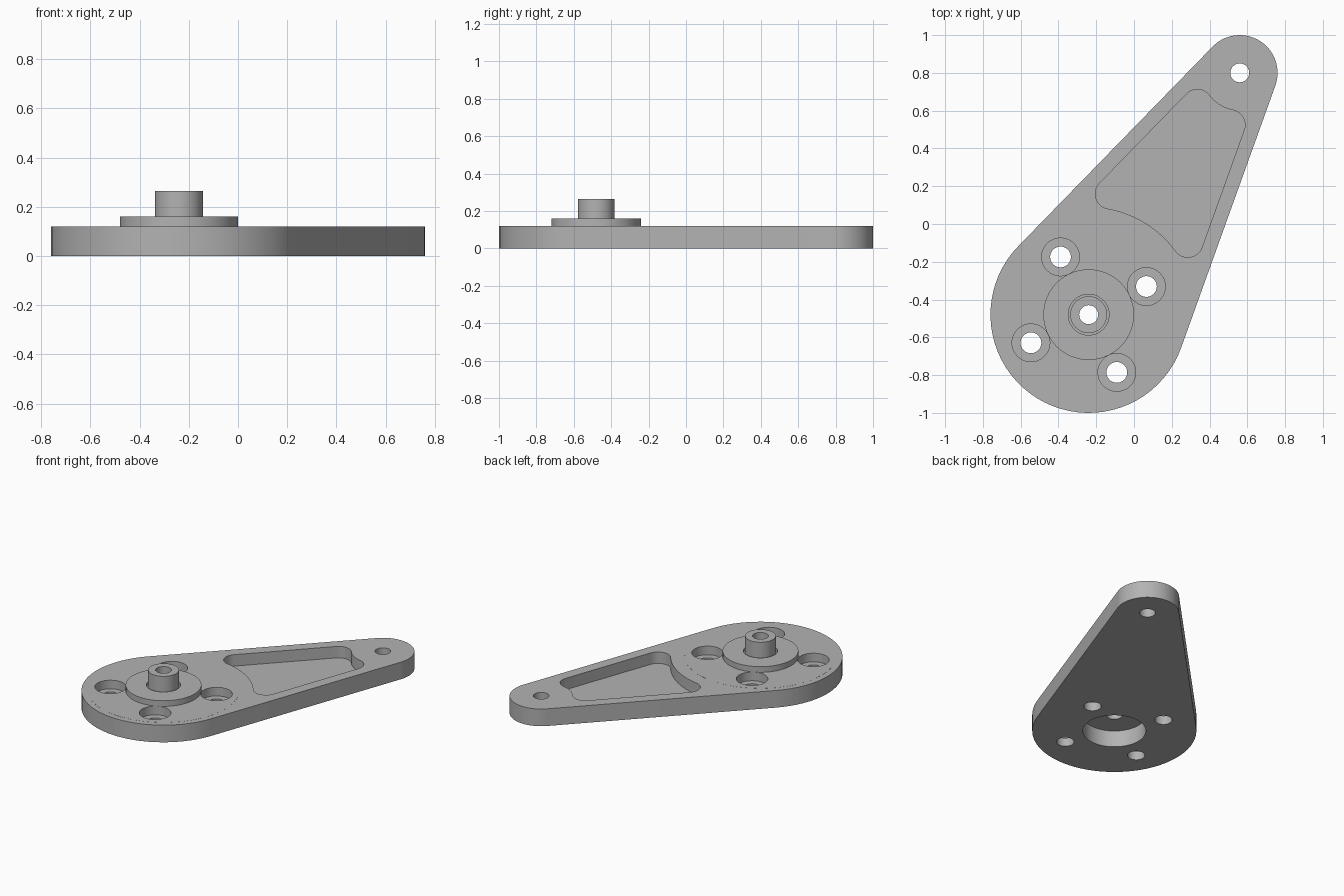
import bpy, bmesh, math
from mathutils import Vector

if "Cube" in bpy.data.objects:
    bpy.data.objects.remove(bpy.data.objects["Cube"])

BIG, SMALL = Vector((-0.24, -0.48)), Vector((0.56, 0.80))
R_BIG, R_SMALL, THICK = 0.52, 0.20, 0.12
axis = SMALL - BIG
DIST, HEAD = axis.length, math.atan2(axis.y, axis.x)
TILT = math.asin((R_BIG - R_SMALL) / DIST)   # slope of the tapered sides

metal = bpy.data.materials.new("plain grey")
metal.diffuse_color = (0.45, 0.45, 0.45, 1)
metal.use_nodes = True
metal.node_tree.nodes["Principled BSDF"].inputs["Base Color"].default_value = metal.diffuse_color


def arc(c, r, a0, a1, n):
    return [(c[0] + r * math.cos(a0 + (a1 - a0) * i / n),
             c[1] + r * math.sin(a0 + (a1 - a0) * i / n)) for i in range(n + 1)]


def finish(name, bm):
    bmesh.ops.recalc_face_normals(bm, faces=bm.faces)
    me = bpy.data.meshes.new(name)
    bm.to_mesh(me)
    bm.free()
    me.materials.append(metal)
    ob = bpy.data.objects.new(name, me)
    bpy.context.collection.objects.link(ob)
    return ob


def prism(name, pts, z0, z1):
    bm = bmesh.new()
    face = bm.faces.new([bm.verts.new((x, y, z0)) for x, y in pts])
    top = bmesh.ops.extrude_face_region(bm, geom=[face])["geom"]
    bmesh.ops.translate(bm, vec=(0, 0, z1 - z0),
                        verts=[v for v in top if isinstance(v, bmesh.types.BMVert)])
    return finish(name, bm)


def cylinder(name, c, r, z0, z1, n=48):
    return prism(name, arc(c, r, 0, 2 * math.pi, n)[:-1], z0, z1)


def lathe(name, c, profile, n=64):
    bm = bmesh.new()
    rings = [[bm.verts.new((x, y, z)) for x, y in arc(c, r, 0, 2 * math.pi, n)[:-1]]
             for r, z in profile]
    for k, a in enumerate(rings):
        b = rings[(k + 1) % len(rings)]
        for i in range(n):
            j = (i + 1) % n
            bm.faces.new((a[i], a[j], b[j], b[i]))
    return finish(name, bm)


def combine(target, other, op):
    bpy.context.view_layer.objects.active = target
    mod = target.modifiers.new(op, "BOOLEAN")
    mod.operation, mod.object, mod.solver = op, other, "EXACT"
    bpy.ops.object.modifier_apply(modifier=mod.name)
    bpy.data.objects.remove(other)


# Tapered plate: two end arcs joined by tangent sides
side = math.pi / 2 - TILT
outline = arc(SMALL, R_SMALL, HEAD - side, HEAD + side, 28)
outline += arc(BIG, R_BIG, HEAD + side, HEAD + 2 * math.pi - side, 40)
lever = prism("lever_plate", outline, 0, THICK)

# Round recess under the hub
combine(lever, cylinder("recess", BIG, 0.20, -0.1, 0.2, 64), "DIFFERENCE")

# Hub: thin round face, flange, relief groove and hollow shaft
hub = lathe("hub", BIG, [
    (0.05, 0.115), (0.48, 0.115), (0.48, 0.1205), (0.24, 0.1205), (0.24, 0.16),
    (0.108, 0.16), (0.108, 0.14), (0.0975, 0.14), (0.0975, 0.264), (0.05, 0.264)])
combine(lever, hub, "UNION")

# Pocket: sides follow the plate, ends curve around both hubs, corners rounded
R_FIL, SIDE_OFF = 0.08, 0.364


def corner(centre_u, r, sign):
    """Corner centre in the axis frame, at distance r from centre_u, on the inset side line."""
    s, c = math.sin(TILT), math.cos(TILT)
    h = SIDE_OFF - centre_u * s
    t = math.sqrt(r * r - h * h) * (1 if sign > 0 else -1)
    return centre_u + h * s + t * c, h * c - t * s


u1, v1 = corner(0, 0.57 + R_FIL, 1)
u2, v2 = corner(DIST, R_SMALL + R_FIL, -1)
a1 = math.atan2(v1, u1)             # corner direction seen from the big end
a2 = math.atan2(v2, u2 - DIST)      # corner direction seen from the small end
half = arc((0, 0), 0.57, 0, a1, 12)
half += arc((u1, v1), R_FIL, a1 + math.pi, side, 12)[1:]
half += arc((u2, v2), R_FIL, side, a2 - math.pi, 12)
half += arc((DIST, 0), R_SMALL, a2, math.pi, 8)[1:]
loop = half + [(u, -v) for u, v in reversed(half[1:-1])]
ch, sh = math.cos(HEAD), math.sin(HEAD)
pocket = [(BIG.x + u * ch - v * sh, BIG.y + u * sh + v * ch) for u, v in loop]
combine(lever, prism("pocket", pocket, 0.04, 0.3), "DIFFERENCE")

# Counterbored bolt holes around the hub
for k in range(4):
    a = math.radians(26) + k * math.pi / 2
    p = BIG + Vector((math.cos(a), math.sin(a))) * 0.34
    combine(lever, cylinder("bolt_hole", p, 0.055, -0.1, 0.3, 32), "DIFFERENCE")
    # counterbore stops at the flange edge
    bore = cylinder("counterbore", p, 0.10, 0.06, 0.3)
    combine(lever, bore, "DIFFERENCE")

# Pin hole in the small end
combine(lever, cylinder("pin_hole", SMALL, 0.05, -0.1, 0.3, 32), "DIFFERENCE")

bpy.ops.object.select_all(action="DESELECT")
lever.select_set(True)
bpy.context.view_layer.objects.active = lever
bpy.ops.object.shade_smooth_by_angle(angle=math.radians(30))
